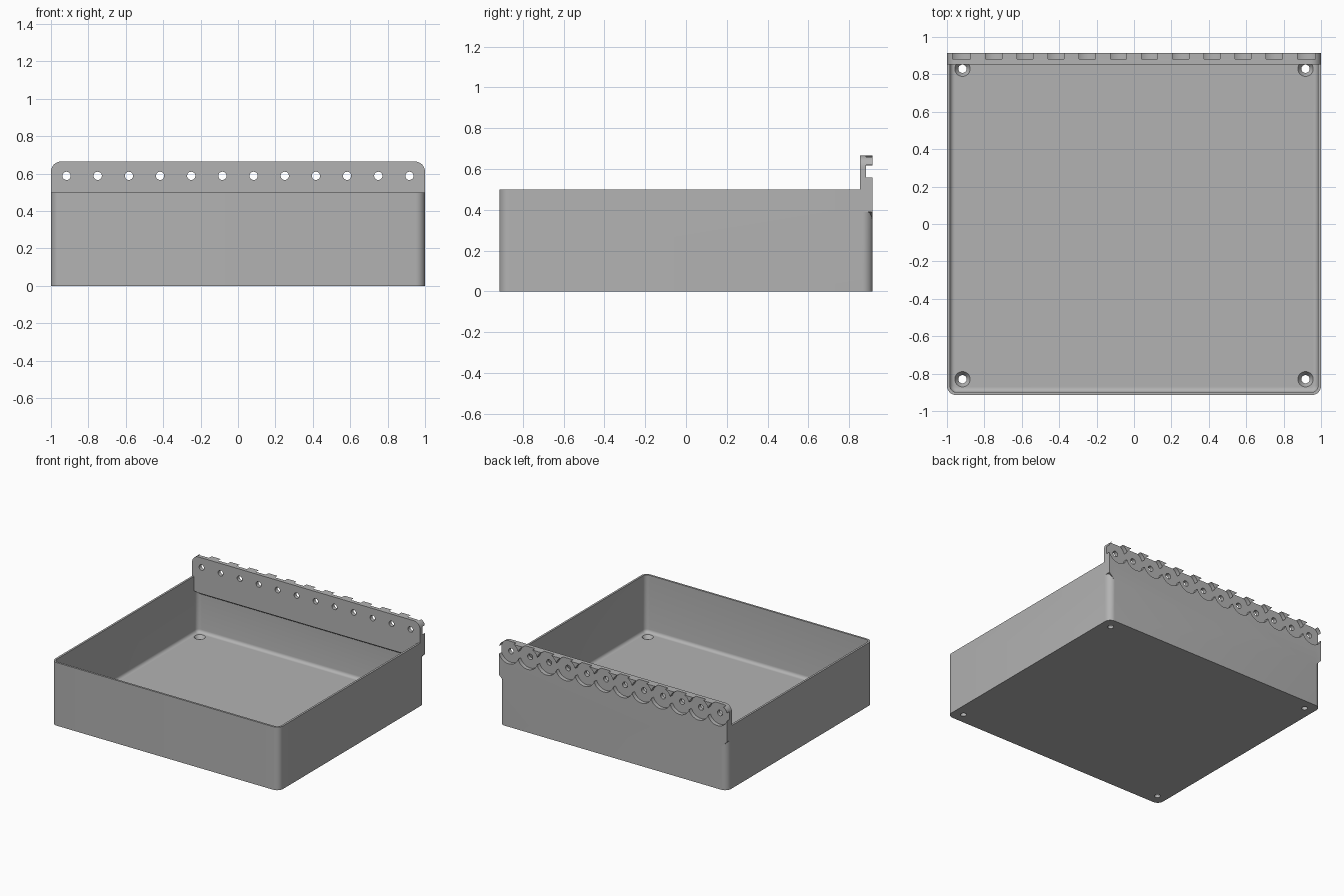
import bpy, bmesh, math
from mathutils import Matrix, Vector

cube = bpy.data.objects.get("Cube")
if cube:
    bpy.data.objects.remove(cube, do_unlink=True)

HALF_X, HALF_Y, RIM = 1.0, 0.915, 0.5
WALL, FLOOR, FILLET, CORNER = 0.016, 0.046, 0.025, 0.05
PLATE_FRONT, RECESS_Y, PLATE_TOP = 0.853, 0.883, 0.665

grey = bpy.data.materials.new("plain_grey")
grey.use_nodes = True
colour = (0.45, 0.45, 0.45, 1)
grey.diffuse_color = colour
grey.node_tree.nodes["Principled BSDF"].inputs["Base Color"].default_value = colour


def make_object(name, bm):
    bmesh.ops.recalc_face_normals(bm, faces=bm.faces)
    mesh = bpy.data.meshes.new(name)
    bm.to_mesh(mesh)
    bm.free()
    mesh.materials.append(grey)
    obj = bpy.data.objects.new(name, mesh)
    bpy.context.collection.objects.link(obj)
    return obj


def arc(cx, cy, r, start, steps=8):
    """Quarter arc, counter-clockwise from the start angle in degrees."""
    angles = [math.radians(start + 90 * i / steps) for i in range(steps + 1)]
    return [(cx + r * math.cos(a), cy + r * math.sin(a)) for a in angles]


def rounded_ring(inset, z):
    r = max(CORNER - inset, 0.012)
    x, y = HALF_X - inset - r, HALF_Y - inset - r
    pts = arc(x, y, r, 0) + arc(-x, y, r, 90) + arc(-x, -y, r, 180) + arc(x, -y, r, 270)
    return [Vector((px, py, z)) for px, py in pts]


def loft(name, rings):
    """Closed solid skinned through rings, capped at both ends."""
    bm = bmesh.new()
    loops = [[bm.verts.new(p) for p in ring] for ring in rings]
    n = len(loops[0])
    for a, b in zip(loops, loops[1:]):
        for i in range(n):
            j = (i + 1) % n
            bm.faces.new((a[i], a[j], b[j], b[i]))
    bm.faces.new(loops[0])
    bm.faces.new(loops[-1])
    return make_object(name, bm)


def lathe(name, profile, matrix, sides=40):
    """Turned solid from (radius, height) pairs."""
    rings = []
    for r, h in profile:
        turn = [2 * math.pi * i / sides for i in range(sides)]
        rings.append([matrix @ Vector((r * math.cos(t), r * math.sin(t), h)) for t in turn])
    return loft(name, rings)


def combine(target, other, operation):
    mod = target.modifiers.new(operation.lower(), 'BOOLEAN')
    mod.operation, mod.solver, mod.object = operation, 'EXACT', other
    bpy.context.view_layer.update()
    graph = bpy.context.evaluated_depsgraph_get()
    mesh = bpy.data.meshes.new_from_object(target.evaluated_get(graph))
    target.modifiers.clear()
    target.data = mesh
    bpy.data.objects.remove(other, do_unlink=True)


# Open tray with a filleted floor edge
rings = [rounded_ring(0, 0), rounded_ring(0, RIM), rounded_ring(WALL, RIM)]
for i in range(6):
    a = math.radians(90 * i / 5)
    rings.append(rounded_ring(WALL + FILLET * (1 - math.cos(a)),
                              FLOOR + FILLET * (1 - math.sin(a))))
tray = loft("hinge_tray", rings)

# Back hinge plate: rounded top corners, sloped underside
outline = [(-0.95, 0.34), (0.95, 0.34), (1, 0.39)]
outline += arc(0.945, PLATE_TOP - 0.055, 0.055, 0)
outline += arc(-0.945, PLATE_TOP - 0.055, 0.055, 90)
outline += [(-1, 0.39)]
front = [Vector((x, PLATE_FRONT, max(z, 0.38))) for x, z in outline]
back = [Vector((x, HALF_Y, z)) for x, z in outline]
plate = loft("hinge_plate", [front, back])
combine(tray, plate, 'UNION')

# Row of pin holes, each with a round recess behind
stepped_pin = [(0.022, 0.8), (0.022, RECESS_Y), (0.0885, RECESS_Y), (0.0885, 1.0)]
for i in range(12):
    x = (i - 5.5) / 6
    place = Matrix.Translation((x, 0, 0.588)) @ Matrix.Rotation(-math.pi / 2, 4, 'X')
    combine(tray, lathe("pin_cutter", stepped_pin, place), 'DIFFERENCE')

# Countersunk screw holes in the floor corners
countersink = [(0.022, -0.1), (0.022, 0.018), (0.041, FLOOR), (0.041, 0.08)]
for sx in (-1, 1):
    for sy in (-1, 1):
        place = Matrix.Translation((sx * 0.917, sy * 0.83, 0))
        combine(tray, lathe("screw_cutter", countersink, place), 'DIFFERENCE')

# Smooth curves, sharp edges
bpy.ops.object.select_all(action='DESELECT')
tray.select_set(True)
bpy.context.view_layer.objects.active = tray
bpy.ops.object.shade_smooth_by_angle(angle=math.radians(30))
